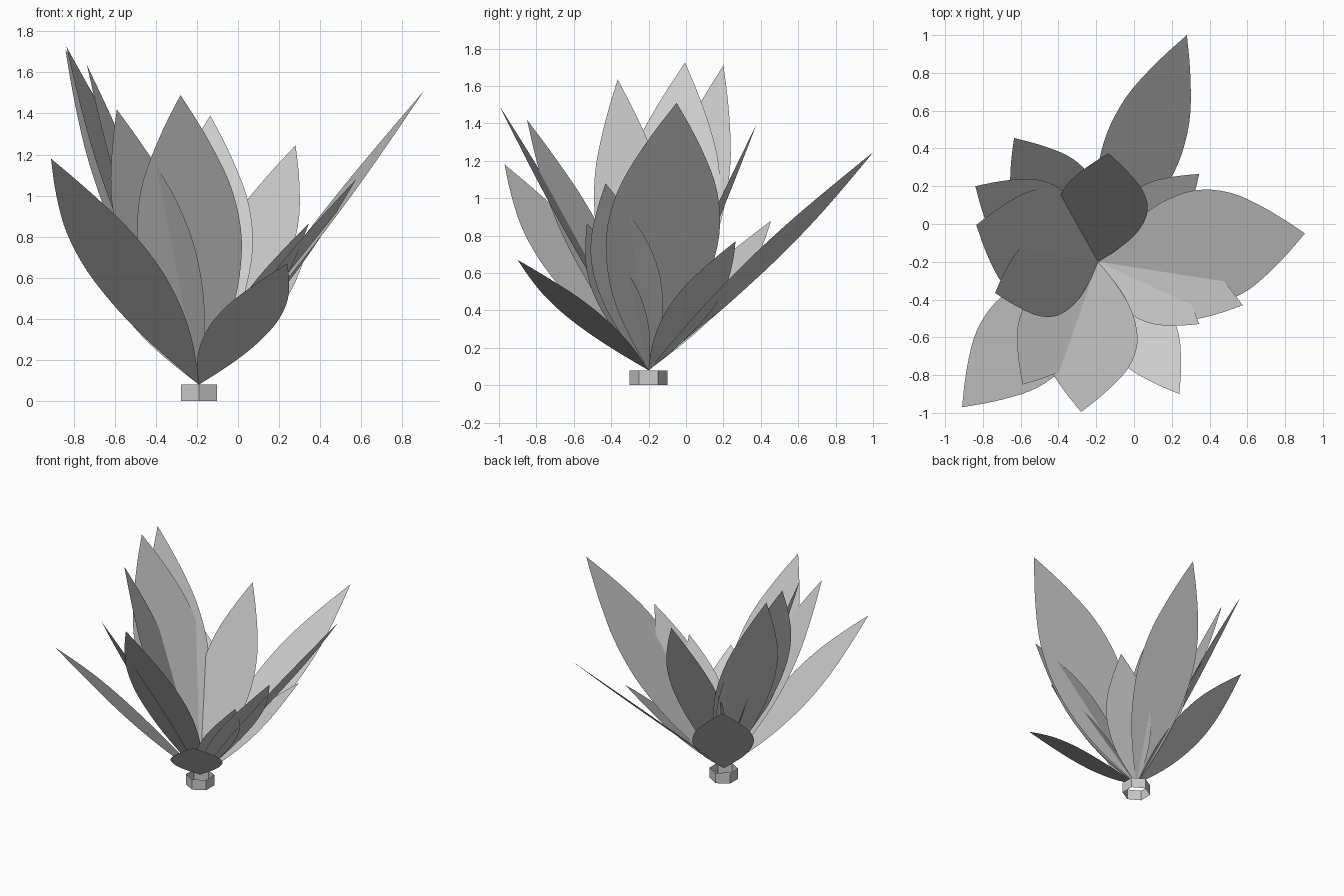
import bpy
import bmesh
import math
from mathutils import Vector

cube = bpy.data.objects.get("Cube")
if cube:
    bpy.data.objects.remove(cube, do_unlink=True)

# One plain grey for the whole plant
grey = bpy.data.materials.new("plain_grey")
grey.use_nodes = True
colour = (0.6, 0.6, 0.6, 1)
grey.diffuse_color = colour
grey.node_tree.nodes["Principled BSDF"].inputs["Base Color"].default_value = colour

ROOT = Vector((-0.19, -0.2, 0.08))

# Half-width of a leaf at equal steps from root to tip
PROFILE = [0, 0.32, 0.6, 0.81, 0.94, 1, 0.96, 0.83, 0.6, 0.32, 0]


def make_object(name, bm):
    mesh = bpy.data.meshes.new(name)
    bm.to_mesh(mesh)
    bm.free()
    mesh.materials.append(grey)
    obj = bpy.data.objects.new(name, mesh)
    bpy.context.collection.objects.link(obj)
    return obj


def profile_at(t):
    """Smooth cubic interpolation of the leaf profile."""
    last = len(PROFILE) - 1
    i = min(int(t * last), last - 1)
    f = t * last - i
    a, b = PROFILE[i], PROFILE[i + 1]
    before = PROFILE[i - 1] if i > 0 else 2 * a - b
    after = PROFILE[i + 2] if i + 2 <= last else 2 * b - a
    return a + 0.5 * f * (b - before + f * (
        2 * before - 5 * a + 4 * b - after + f * (3 * (a - b) + after - before)))


def make_leaf(name, tip, width, steps=24):
    """Flat pointed blade from the root to the tip, level across its width."""
    axis = Vector(tip) - ROOT
    side = axis.cross(Vector((0, 0, 1))).normalized() * width / 2
    bm = bmesh.new()
    rows = []
    for i in range(steps + 1):
        t = i / steps
        centre = ROOT + axis * t
        if i in (0, steps):
            v = bm.verts.new(centre)
            rows.append((v, v))
        else:
            w = side * profile_at(t)
            rows.append((bm.verts.new(centre - w), bm.verts.new(centre + w)))
    for (a, b), (c, d) in zip(rows, rows[1:]):
        bm.faces.new(list(dict.fromkeys((a, b, d, c))))
    make_object(name, bm)


# Leaves: tip position and full width
LEAVES = {
    "front_tall_leaf": ((-0.28, -0.995, 1.49), 0.51),
    "front_inner_leaf": ((-0.59, -0.85, 1.42), 0.42),
    "front_right_leaf": ((-0.91, -0.97, 1.18), 0.50),
    "right_narrow_leaf": ((-0.735, -0.365, 1.635), 0.42),
    "right_tall_leaf": ((-0.835, -0.005, 1.725), 0.58),
    "right_back_leaf": ((-0.84, 0.2, 1.71), 0.45),
    "left_long_leaf": ((0.905, -0.05, 1.51), 0.61),
    "back_upright_leaf": ((-0.135, 0.375, 1.39), 0.47),
    "back_long_leaf": ((0.28, 1.0, 1.245), 0.41),
    "back_left_small_leaf": ((0.345, 0.265, 0.77), 0.32),
    "back_right_small_leaf": ((-0.635, 0.455, 0.88), 0.44),
    "front_low_leaf": ((0.24, -0.9, 0.67), 0.37),
    "left_narrow_leaf": ((0.575, -0.43, 1.08), 0.37),
    "left_small_leaf": ((0.345, -0.53, 0.865), 0.29),
}
for name, (tip, width) in LEAVES.items():
    make_leaf(name, tip, width)

# Open six-sided collar under the leaves
bm = bmesh.new()
bmesh.ops.create_cone(bm, cap_ends=False, segments=6,
                      radius1=0.102, radius2=0.102, depth=ROOT.z)
for v in bm.verts:
    angle = (math.floor(math.atan2(v.co.y, v.co.x) / (math.pi / 3) + 0.25) + 0.5) * math.pi / 3
    v.co.x, v.co.y = 0.102 * math.cos(angle), 0.102 * math.sin(angle)
collar = make_object("base_collar", bm)
collar.location = (ROOT.x, ROOT.y, ROOT.z / 2)
